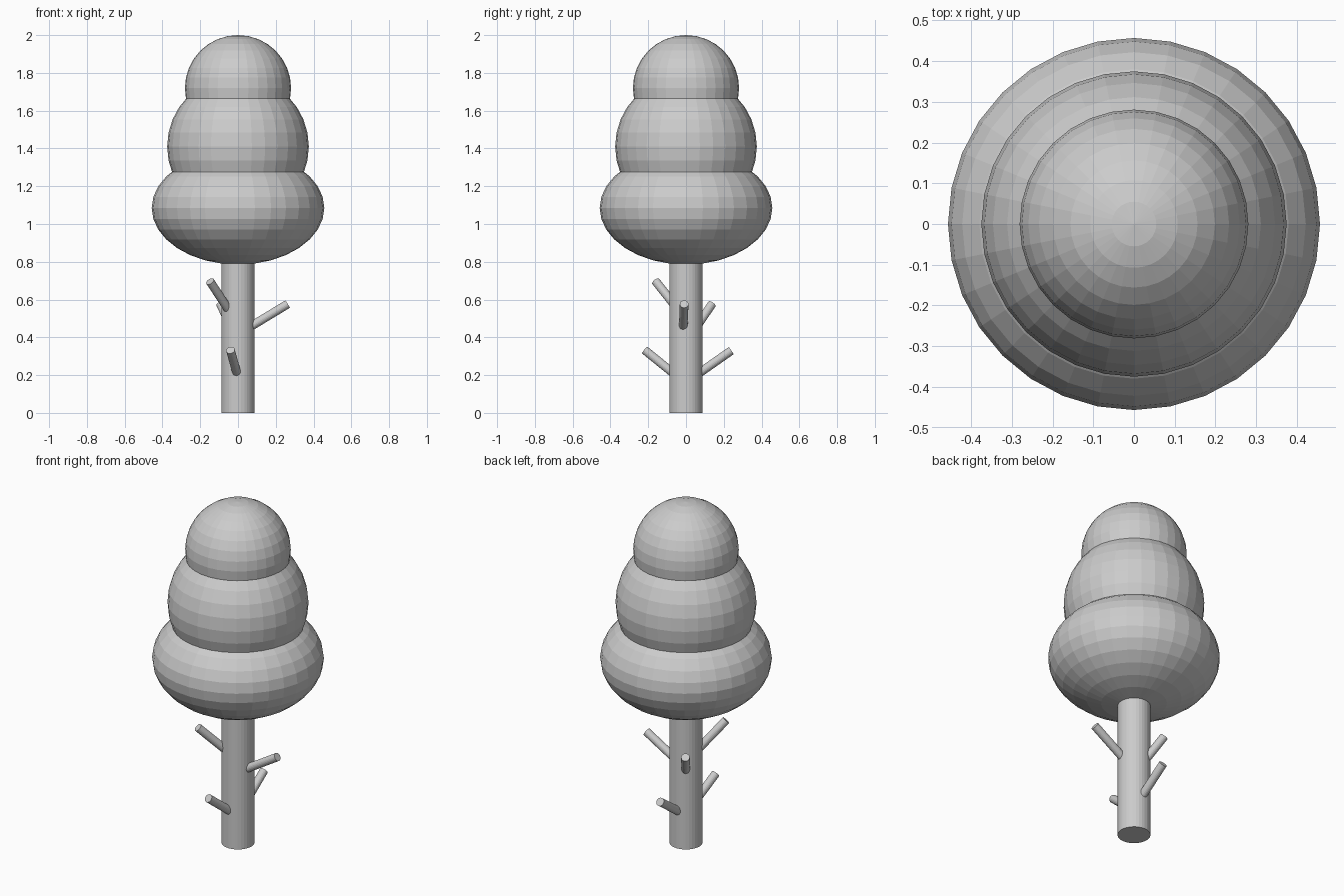
import bpy
from mathutils import Vector

if "Cube" in bpy.data.objects:
    bpy.data.objects.remove(bpy.data.objects["Cube"])


def rod(name, start, end, radius, sides):
    """Straight capped cylinder between two points."""
    a, b = Vector(start), Vector(end)
    d = b - a
    bpy.ops.mesh.primitive_cylinder_add(
        vertices=sides, radius=radius, depth=d.length, location=(a + b) / 2,
        rotation=d.to_track_quat('Z', 'Y').to_euler())
    bpy.context.object.name = name


def foliage(name, z, radius, half_height):
    """Flat-shaded ball of leaves, squashed vertically."""
    bpy.ops.mesh.primitive_uv_sphere_add(
        segments=32, ring_count=16, radius=1, location=(0, 0, z))
    ob = bpy.context.object
    ob.name = name
    ob.scale = (radius, radius, half_height)


# Trunk, ending inside the lowest foliage ball
rod("trunk", (0, 0, 0), (0, 0, 0.9), 0.0875, 32)

# Stacked foliage
foliage("foliage_lower", 1.085, 0.457, 0.30)
foliage("foliage_middle", 1.41, 0.375, 0.375)
foliage("foliage_top", 1.72, 0.281, 0.28)

# Branch stubs: start inside the trunk, end at the tip
branches = {
    "branch_right": ((0.03, -0.015, 0.435), (0.263, -0.01, 0.576)),
    "branch_front_left": ((-0.03, -0.017, 0.515), (-0.148, -0.16, 0.696)),
    "branch_front_low": ((0.0, -0.04, 0.188), (-0.04, -0.218, 0.332)),
    "branch_back_low": ((0.0, 0.04, 0.19), (0.0, 0.24, 0.33)),
    "branch_back_left": ((-0.027, 0.04, 0.432), (-0.093, 0.138, 0.577)),
}
for name, (start, end) in branches.items():
    rod(name, start, end, 0.023, 20)
